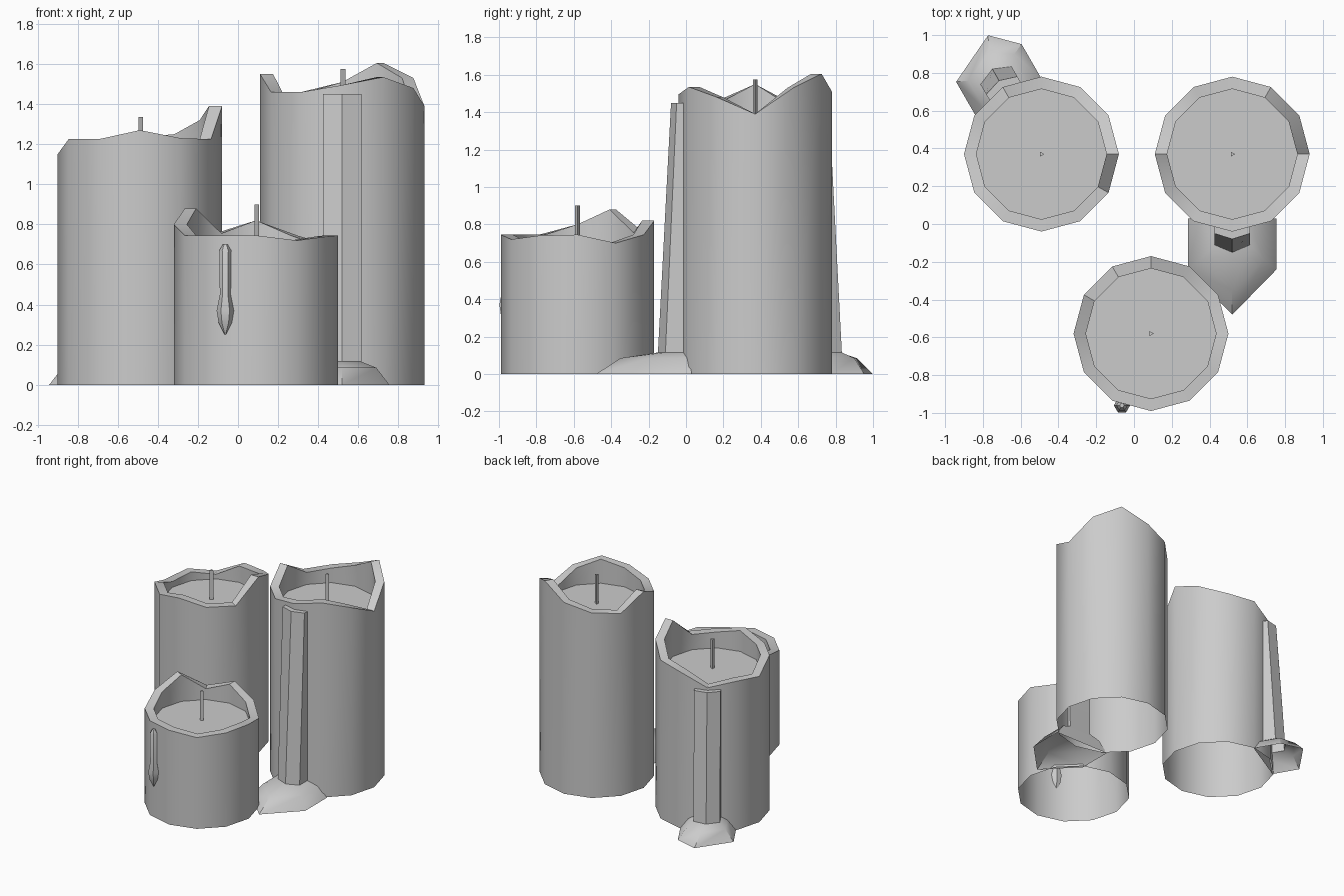
import bpy, math

if "Cube" in bpy.data.objects:
    bpy.data.objects.remove(bpy.data.objects["Cube"])

R_OUT, R_IN, N = 0.41, 0.345, 12


def loft(name, rings, cap_top=True):
    """Skin a stack of equal-length rings, listed from bottom to top."""
    n = len(rings[0])
    verts = [p for r in rings for p in r]
    faces = []
    for k in range(len(rings) - 1):
        for i in range(n):
            j = (i + 1) % n
            faces.append((k * n + i, k * n + j, (k + 1) * n + j, (k + 1) * n + i))
    if cap_top:
        faces.append(tuple(range((len(rings) - 1) * n, len(rings) * n)))
    me = bpy.data.meshes.new(name)
    me.from_pydata(verts, [], faces)
    ob = bpy.data.objects.new(name, me)
    bpy.context.collection.objects.link(ob)
    bpy.ops.object.select_all(action='DESELECT')
    ob.select_set(True)
    bpy.context.view_layer.objects.active = ob
    bpy.ops.object.shade_smooth_by_angle(angle=math.radians(35))
    return ob


def ring(c, r, heights):
    n = len(heights)
    return [(c[0] + r * math.cos(2 * math.pi * i / n),
             c[1] + r * math.sin(2 * math.pi * i / n), z) for i, z in enumerate(heights)]


def candle(name, c, rim, pool, tip):
    # wax shell, open below, with a melted uneven rim and a flat pool
    loft(name, [ring(c, R_OUT, [0] * N), ring(c, R_OUT, rim),
                ring(c, R_IN, rim), ring(c, R_IN, [pool] * N)])
    # three-sided wick
    loft(name + "_wick", [ring(c, 0.015, [pool - 0.01] * 3), ring(c, 0.015, [tip] * 3)])


def run_of_wax(name, c, angle, top, foot, mid):
    """Half-tube of wax down the side, flaring to a puddle. foot and mid are
    (width, back, shoulder, tip, tip shift) measured from the candle axis."""
    a = math.radians(angle)
    d, u = (math.cos(a), math.sin(a)), (math.sin(a), -math.cos(a))

    def section(z, w, back, shoulder, tip, shift=0.0):
        pts = [(w, back), (w, shoulder), (shift, tip), (-w, shoulder), (-w, back)]
        return [(c[0] + d[0] * f + u[0] * s, c[1] + d[1] * f + u[1] * s, z) for s, f in pts]

    loft(name, [section(0, *foot), section(0.085, *mid),
                section(0.115, 0.095, 0.36, 0.48, 0.52),
                section(top, 0.095, 0.37, 0.42, 0.45)])


LEFT, RIGHT, FRONT = (-0.49, 0.37), (0.52, 0.37), (0.09, -0.58)

# candles: rim heights every 30 degrees from +x
candle("left_candle", LEFT,
       [1.39, 1.32, 1.25, 1.235, 1.14, 1.175, 1.15, 1.225, 1.225, 1.27, 1.23, 1.225], 1.105, 1.335)
candle("right_candle", RIGHT,
       [1.39, 1.53, 1.605, 1.51, 1.46, 1.44, 1.55, 1.46, 1.46, 1.495, 1.535, 1.48], 1.345, 1.575)
candle("front_candle", FRONT,
       [0.745, 0.70, 0.745, 0.82, 0.755, 0.88, 0.80, 0.745, 0.745, 0.745, 0.72, 0.74], 0.67, 0.90)

# long wax runs with puddles
run_of_wax("right_wax_run", RIGHT, 270, 1.45,
           (0.235, 0.34, 0.61, 0.85), (0.17, 0.35, 0.56, 0.72))
run_of_wax("left_wax_run", LEFT, 120, 1.12,
           (0.20, 0.35, 0.557, 0.686, 0.07), (0.14, 0.35, 0.53, 0.61, 0.03))

# small hanging droplet on the front candle
a = math.radians(248)
dc = (FRONT[0] + 0.41 * math.cos(a), FRONT[1] + 0.41 * math.sin(a))
profile = [(0.25, 0.003), (0.31, 0.033), (0.37, 0.043), (0.45, 0.027), (0.67, 0.030), (0.70, 0.012)]
loft("wax_droplet", [ring(dc, r, [z] * 6) for z, r in profile])
